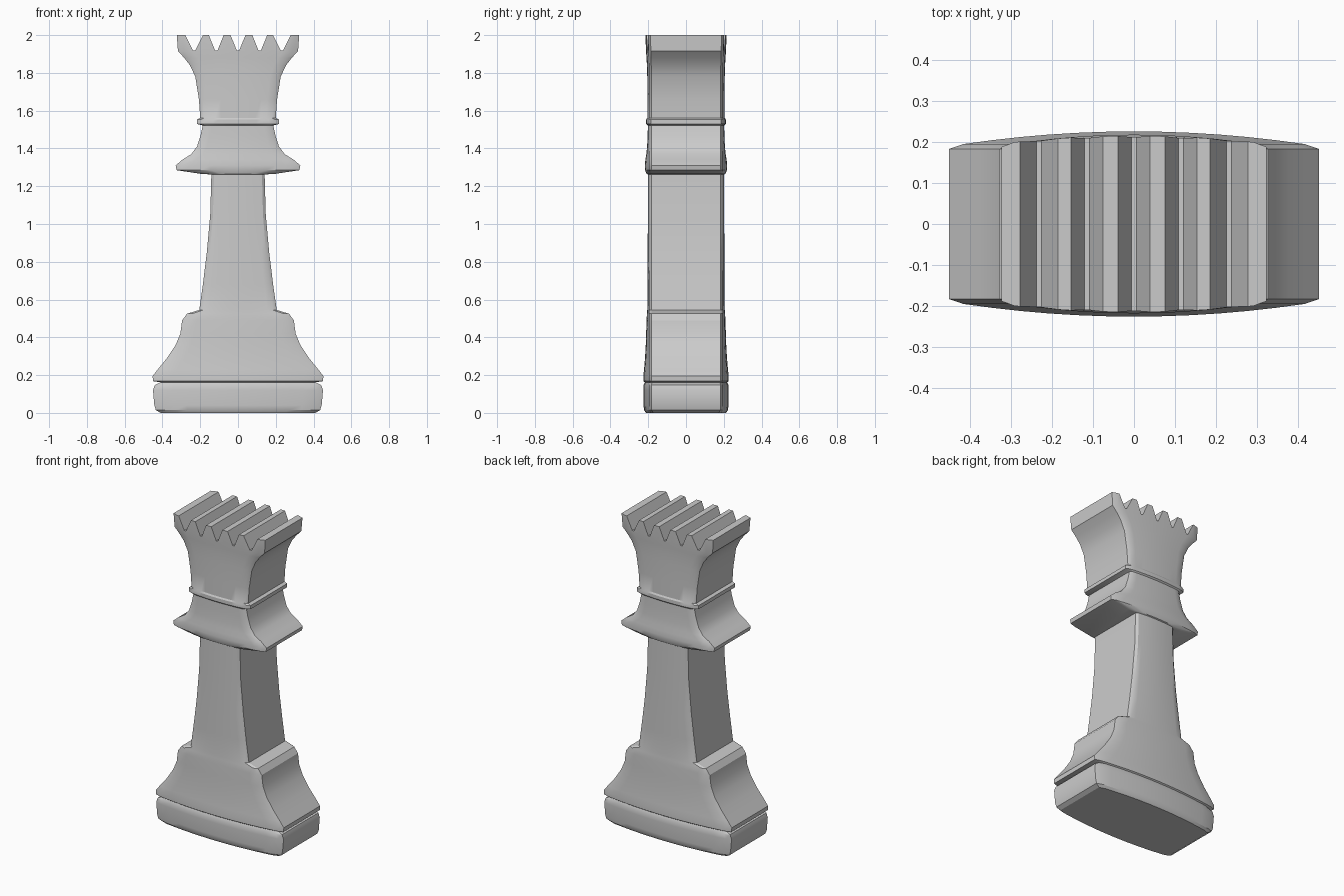
import bpy, bmesh

# silhouette rows: height, half width, half depth at corner, half depth at middle
PROFILE = [
    # plinth and groove
    (0.00, .41, .185, .212), (0.015, .435, .193, .222), (0.04, .443, .195, .225),
    (0.12, .45, .195, .226), (0.148, .44, .195, .225), (0.162, .41, .192, .218),
    # flared foot
    (0.168, .45, .195, .226), (0.195, .452, .195, .226), (0.23, .425, .195, .222),
    (0.29, .376, .195, .217), (0.36, .33, .195, .213), (0.42, .305, .195, .211),
    (0.49, .296, .195, .209), (0.525, .27, .195, .207), (0.545, .205, .195, .205),
    # stem
    (0.68, .186, .195, .204), (0.85, .165, .194, .203), (1.05, .147, .194, .202),
    (1.262, .141, .194, .202),
    # collar
    (1.266, .20, .194, .209), (1.285, .325, .195, .217), (1.31, .33, .195, .218),
    (1.34, .295, .195, .215), (1.37, .247, .195, .210), (1.41, .217, .194, .206),
    (1.47, .198, .194, .203), (1.522, .187, .194, .202),
    # ring
    (1.53, .218, .197, .211), (1.553, .218, .197, .211), (1.562, .20, .195, .205),
    # crown
    (1.66, .207, .195, .205), (1.78, .226, .195, .205), (1.84, .254, .196, .207),
    (1.88, .285, .197, .209), (1.915, .318, .198, .212), (2.0, .324, .20, .215),
]
STEPS = 12


def section(w, e, m):
    """Rectangle with gently bowed front and back and small corner chamfers."""
    inner = w - min(.035, w * .1)
    front = [(-w, -(e - .012))]
    for i in range(STEPS + 1):
        t = -1 + 2 * i / STEPS
        front.append((t * inner, -(e + (m - e) * (1 - t * t))))
    front.append((w, -(e - .012)))
    return front + [(-x, -y) for x, y in front]


def new_object(name, bm):
    bmesh.ops.recalc_face_normals(bm, faces=bm.faces)
    me = bpy.data.meshes.new(name)
    bm.to_mesh(me)
    bm.free()
    ob = bpy.data.objects.new(name, me)
    bpy.context.collection.objects.link(ob)
    return ob


# body lofted through all sections
bm = bmesh.new()
rings = [[bm.verts.new((x, y, z)) for x, y in section(w, e, m)] for z, w, e, m in PROFILE]
for a, b in zip(rings, rings[1:]):
    n = len(a)
    for i in range(n):
        j = (i + 1) % n
        bm.faces.new((a[i], a[j], b[j], b[i]))
bm.faces.new(rings[0][::-1])
bm.faces.new(rings[-1])
body = new_object("queen_piece_body", bm)

# V notches running front to back through the crown
bm = bmesh.new()
for cx, half in ((-.232, .045), (-.115, .038), (0, .038), (.115, .038), (.232, .045)):
    pts = [(cx - .006, 1.918), (cx + .006, 1.918), (cx + half * 1.25, 2.02), (cx - half * 1.25, 2.02)]
    ends = [[bm.verts.new((x, y, z)) for x, z in pts] for y in (-.3, .3)]
    for i in range(4):
        j = (i + 1) % 4
        bm.faces.new((ends[0][i], ends[0][j], ends[1][j], ends[1][i]))
    bm.faces.new(ends[0])
    bm.faces.new(ends[1])
cutter = new_object("crown_notch_cutter", bm)
cutter.hide_render = True

mod = body.modifiers.new("notches", 'BOOLEAN')
mod.operation = 'DIFFERENCE'
mod.solver = 'EXACT'
mod.object = cutter
bpy.context.view_layer.objects.active = body
body.select_set(True)
cutter.select_set(False)
bpy.ops.object.modifier_apply(modifier=mod.name)
bpy.data.objects.remove(cutter)
bpy.ops.object.shade_smooth_by_angle(angle=0.5)
